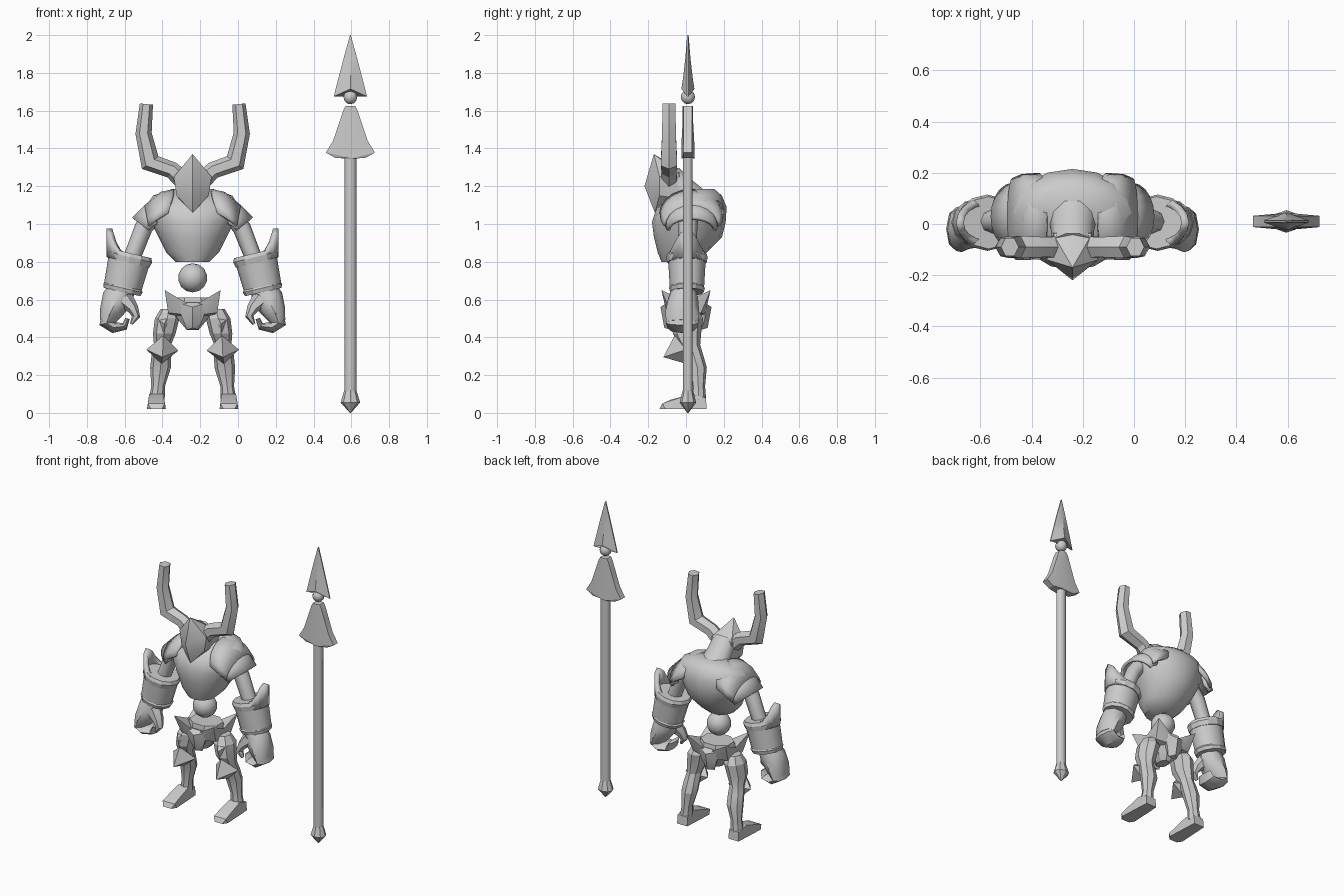
import bpy, bmesh, math
from mathutils import Vector

if "Cube" in bpy.data.objects:
    bpy.data.objects.remove(bpy.data.objects["Cube"])

CX = -0.24   # centre line of the figure
SX = 0.595   # centre line of the spear
Y, Z = Vector((0, 1, 0)), Vector((0, 0, 1))

grey = bpy.data.materials.new("stone_grey")
grey.use_nodes = True
grey.diffuse_color = (0.6, 0.6, 0.6, 1)
grey.node_tree.nodes["Principled BSDF"].inputs["Base Color"].default_value = (0.6, 0.6, 0.6, 1)


def finish(name, bm, cx=CX, side=1, smooth=30):
    """Place the mesh on its side of the centre line and shade it."""
    for v in bm.verts:
        v.co.x = cx + side * v.co.x
    bmesh.ops.recalc_face_normals(bm, faces=bm.faces)
    me = bpy.data.meshes.new(name)
    bm.to_mesh(me)
    bm.free()
    me.materials.append(grey)
    ob = bpy.data.objects.new(name, me)
    bpy.context.collection.objects.link(ob)
    bpy.ops.object.select_all(action='DESELECT')
    ob.select_set(True)
    bpy.context.view_layer.objects.active = ob
    bpy.ops.object.shade_smooth_by_angle(angle=math.radians(smooth))
    return ob


def skin(rings, closed=True):
    """Join rows of points with quads; closed rows also get end caps."""
    bm = bmesh.new()
    rows = [[bm.verts.new(p) for p in r] for r in rings]
    n = len(rows[0])
    for a, b in zip(rows, rows[1:]):
        for i in range(n if closed else n - 1):
            j = (i + 1) % n
            bm.faces.new((a[i], a[j], b[j], b[i]))
    if closed:
        bm.faces.new(rows[0])
        bm.faces.new(rows[-1])
    return bm


def tube(name, path, sides=8, flat=False, turn=0.0, **kw):
    """Path rows are x, y, z, radius across, radius in depth."""
    pts = [Vector(p[:3]) for p in path]
    rings = []
    for i, p in enumerate(path):
        t = Z if flat else (pts[min(i + 1, len(pts) - 1)] - pts[max(i - 1, 0)]).normalized()
        across = Y.cross(t).normalized()
        depth = t.cross(across)
        angles = [2 * math.pi * (k + turn) / sides for k in range(sides)]
        rings.append([pts[i] + across * p[3] * math.cos(a) + depth * p[4] * math.sin(a)
                      for a in angles])
    return finish(name, skin(rings), **kw)


def hull(name, points, **kw):
    bm = bmesh.new()
    for p in points:
        bm.verts.new(p)
    res = bmesh.ops.convex_hull(bm, input=bm.verts)
    bmesh.ops.delete(bm, geom=[v for v in res["geom_interior"] if isinstance(v, bmesh.types.BMVert)],
                     context='VERTS')
    return finish(name, bm, **kw)


def both(points):
    """Add the mirror image of each point."""
    return [(s * x, y, z) for x, y, z in points for s in (1, -1)]


def ball(name, y, z, r, cx, seg=12):
    bm = bmesh.new()
    bmesh.ops.create_uvsphere(bm, u_segments=seg, v_segments=seg // 2 + 1, radius=r)
    bmesh.ops.translate(bm, verts=bm.verts, vec=(0, y, z))
    return finish(name, bm, cx=cx, smooth=50)


def plate(name, outline, edge, mid, cx):
    """Symmetric flat blade in x, z, with a raised middle line."""
    rings = []
    for z, zm, w in outline:
        rings.append([(-w, 0.01 - edge, z), (0, 0.01 - mid(z), zm), (w, 0.01 - edge, z),
                      (w, 0.01 + edge, z), (0, 0.01 + mid(z), zm), (-w, 0.01 + edge, z)])
    return finish(name, skin(rings), cx=cx, smooth=20)


# Torso, neck and waist
tube("torso", [(0, -.04, .80, .09, .09), (0, -.02, .85, .14, .13), (0, .01, .93, .18, .18),
               (0, .015, 1.01, .22, .195), (0, .03, 1.09, .25, .185), (0, .06, 1.15, .21, .13),
               (0, .08, 1.185, .11, .07)], sides=16, flat=True, smooth=45)
tube("neck", [(0, .05, 1.12, .10, .08), (0, -.02, 1.19, .085, .07), (0, -.08, 1.26, .08, .06)],
     sides=10, smooth=45)
ball("waist_ball", -.01, .715, .077, CX)

# Helmet with a pointed crest and a beaked visor
hull("helmet", both([(0, -.17, 1.37), (0, -.22, 1.2), (0, -.165, 1.06), (.10, -.14, 1.25),
                     (.085, -.14, 1.15), (.075, -.04, 1.27), (.07, -.01, 1.13), (.04, -.12, 1.32),
                     (0, -.02, 1.28)]), smooth=35)

# Pelvis and its front and back plates
tube("pelvis", [(0, .005, .61, .11, .09), (0, .005, .55, .125, .10), (0, 0, .49, .08, .08),
                (0, -.01, .44, .035, .05)], sides=8, flat=True, turn=.5)
for label, d in (("front", -1), ("back", 1)):
    hull(label + "_loin_plate", both([(.085, .10 * d, .585), (.055, .10 * d, .50), (.03, .08 * d, .44),
                                      (0, .135 * d, .56), (0, .115 * d, .45), (.06, .06 * d, .57)]))

for label, s in (("left", 1), ("right", -1)):
    def part(name):
        return label + "_" + name

    # Horn
    tube(part("horn"), [(.04, -.09, 1.22, .05, .05), (.11, -.09, 1.285, .045, .045),
                        (.225, -.09, 1.325, .055, .05), (.26, -.09, 1.48, .043, .042),
                        (.245, -.09, 1.635, .035, .04)], sides=6, side=s, smooth=20)

    # Layered shoulder plates: rows are top x, top z, end x, end z, half depth
    layers = {"inner_shoulder_plate": [(.10, 1.185, .13, 1.06, .17), (.17, 1.17, .20, 1.02, .165),
                                       (.255, 1.10, .235, .99, .15)],
              "outer_shoulder_plate": [(.18, 1.14, .19, 1.0, .14), (.255, 1.10, .22, .985, .14),
                                       (.32, 1.035, .235, .965, .13)]}
    for name, rows in layers.items():
        rings = []
        for tx, tz, ex, ez, w in rows:
            arc = [math.radians(a) for a in range(-90, 91, 18)]
            rings.append([(ex + (tx - ex) * math.cos(a), .03 + w * math.sin(a),
                           ez + (tz - ez) * math.cos(a)) for a in arc])
        ob = finish(part(name), skin(rings, closed=False), side=s, smooth=40)
        ob.modifiers.new("thickness", 'SOLIDIFY').thickness = .018

    # Arm, cuff and its rims
    tube(part("upper_arm"), [(.21, .01, 1.04, .05, .05), (.26, .01, .98, .048, .05),
                             (.33, .01, .80, .045, .045)], sides=8, side=s, smooth=50)
    tube(part("cuff"), [(.334, .005, .82, .112, .10), (.374, .005, .65, .10, .09)],
         sides=12, side=s, smooth=40)
    for name, a, b, r in (("upper_rim", (.328, .845), (.34, .795), .122), ("lower_rim", (.366, .675), (.374, .64), .107)):
        tube(part(name), [(a[0], .005, a[1], r - .01, r - .02), (a[0] * .6 + b[0] * .4, .005, a[1] * .6 + b[1] * .4, r, r - .012),
                          (b[0], .005, b[1], r - .008, r - .018)], sides=12, side=s, smooth=20)

    # Pointed guard rising from the outside of the cuff
    low, high = [], []
    for deg in range(-80, 81, 20):
        c, d = math.cos(math.radians(deg)), math.sin(math.radians(deg))
        low.append((.34 + .115 * c, .005 + .10 * d, .80 + .025 * c))
        high.append((.33 + .125 * c, .005 + .10 * d, .845 + .13 * c ** 3))
    ob = finish(part("cuff_guard"), skin([low, high], closed=False), side=s, smooth=40)
    ob.modifiers.new("thickness", 'SOLIDIFY').thickness = .03

    # Gripping hand: palm, curled fingers and thumb
    tube(part("palm"), [(.372, -.01, .66, .07, .065), (.40, -.015, .60, .082, .08),
                        (.435, -.02, .53, .06, .09), (.455, -.02, .48, .038, .085)],
         sides=8, side=s, smooth=45)
    tube(part("fingers"), [(.44, -.02, .53, .04, .088), (.455, -.02, .475, .04, .085),
                           (.42, -.02, .452, .03, .08), (.36, -.02, .458, .02, .07),
                           (.345, -.02, .50, .012, .055)], sides=8, side=s, smooth=40)
    tube(part("thumb"), [(.36, -.04, .60, .05, .05), (.315, -.06, .55, .03, .04),
                         (.30, -.07, .51, .022, .03), (.325, -.07, .47, .008, .012)],
         sides=6, side=s, smooth=40)

    # Hip spikes
    for end, d in (("front", -1), ("back", 1)):
        hull(part(end + "_hip_spike"), [(.148, .13 * d, .65), (.03, .11 * d, .58), (.04, .10 * d, .52),
                                        (.13, .08 * d, .53), (.135, 0, .59), (.11, 0, .51)], side=s)

    # Leg, knee spike and boot
    tube(part("leg"), [(.125, .01, .55, .045, .05), (.135, .01, .50, .065, .08), (.15, .005, .42, .06, .075),
                       (.16, .02, .36, .045, .055), (.165, .04, .31, .052, .05), (.17, .06, .24, .055, .05),
                       (.183, .065, .14, .036, .036), (.19, .065, .07, .042, .042)],
         sides=8, flat=True, side=s, smooth=20)
    hull(part("knee_spike"), [(.16, -.12, .295), (.245, .0, .335), (.075, .0, .33), (.155, -.06, .41),
                              (.165, .0, .26), (.16, .03, .34)], side=s, smooth=10)
    hull(part("thigh_ridge"), [(.15, -.09, .47), (.12, -.04, .54), (.19, -.03, .50), (.10, -.02, .46),
                               (.155, -.05, .38), (.15, .04, .46)], side=s, smooth=10)
    boot = [(.05, -.11, .02), (.045, -.125, .05), (.03, -.14, .02), (.042, .05, .02), (.038, .11, .02),
            (.036, .105, .08), (.038, .03, .10), (.035, -.08, .07)]
    hull(part("boot"), [(x + .192, y, z) for x, y, z in both(boot)], side=s, smooth=20)

# Spear
tube("spear_shaft", [(0, .01, .05, .032, .027), (0, .01, 1.38, .032, .027)], sides=10, cx=SX, smooth=50)
tube("spear_pommel", [(0, .01, 0, .003, .003), (0, .01, .055, .052, .044), (0, .01, .12, .032, .027)],
     sides=8, cx=SX, smooth=20)
plate("spear_guard", [(1.35, 1.35, .08), (1.378, 1.345, .13), (1.44, 1.43, .092), (1.54, 1.54, .058),
                      (1.60, 1.60, .038), (1.625, 1.625, .025)], .022, lambda z: .034 if z < 1.5 else .028, SX)
ball("spear_ball", .01, 1.672, .038, SX, seg=10)
plate("spear_blade", [(1.675, 1.715, .088), (1.77, 1.78, .064), (1.88, 1.88, .035), (2.0, 2.0, .002)],
      .004, lambda z: .034 * (2.0 - z) / .33 + .001, SX)
